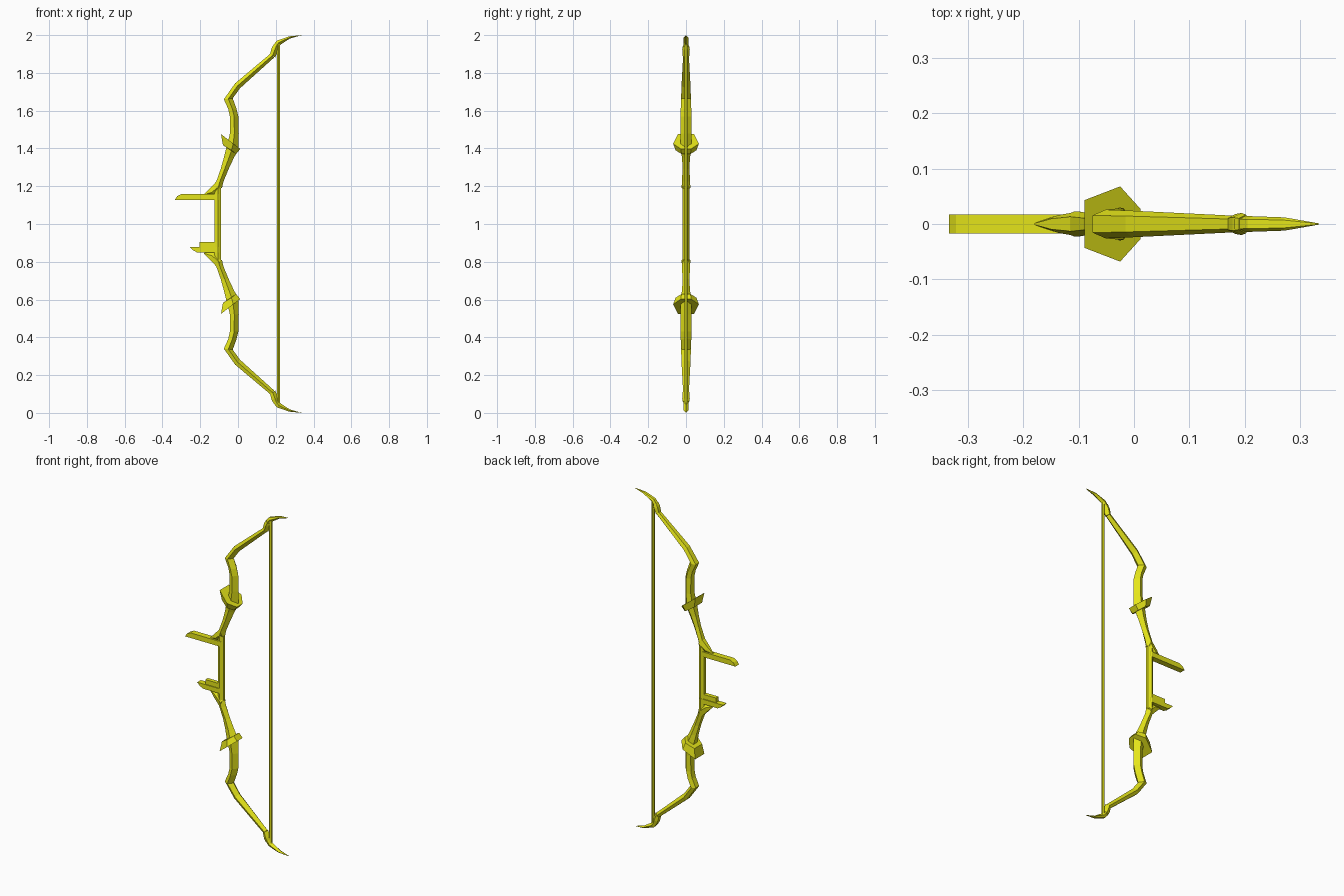
import bpy, bmesh

if "Cube" in bpy.data.objects:
    bpy.data.objects.remove(bpy.data.objects["Cube"])

mat = bpy.data.materials.new("yellow")
mat.diffuse_color = (0.78, 0.78, 0.01, 1)
mat.use_nodes = True
mat.node_tree.nodes["Principled BSDF"].inputs["Base Color"].default_value = mat.diffuse_color


def finish(name, bm):
    bmesh.ops.recalc_face_normals(bm, faces=bm.faces)
    me = bpy.data.meshes.new(name)
    bm.to_mesh(me)
    bm.free()
    me.materials.append(mat)
    ob = bpy.data.objects.new(name, me)
    bpy.context.collection.objects.link(ob)
    return ob


def loft(name, rings):
    """Skin equal-length rings of points and cap both ends."""
    bm = bmesh.new()
    vs = [[bm.verts.new(p) for p in r] for r in rings]
    n = len(vs[0])
    for a, b in zip(vs, vs[1:]):
        for i in range(n):
            j = (i + 1) % n
            bm.faces.new((a[i], a[j], b[j], b[i]))
    bm.faces.new(vs[0])
    bm.faces.new(vs[-1])
    return finish(name, bm)


def mz(z, s):
    return 1 + s * (z - 1)


def section(xo, zo, xi, zi, w, s):
    """Five-sided limb section: flat back, wide sides, ridge on the belly."""
    xm, zm = xo * .5 + xi * .5, zo * .5 + zi * .5
    pts = [(xo, .6 * w, zo), (xm, w, zm), (xi, 0, zi), (xm, -w, zm), (xo, -.6 * w, zo)]
    return [(x, y, mz(z, s)) for x, y, z in pts]


def slab(name, profile, w):
    """Extrude an xz profile across y."""
    return loft(name, [[(x, y, z) for x, z in profile] for y in (-w, w)])


# back x, z / belly x, z / half width
RISER = [(-.13, 1.19, -.085, 1.19, .023), (-.115, 1.225, -.077, 1.225, .022),
         (-.092, 1.29, -.05, 1.29, .018), (-.075, 1.35, -.022, 1.35, .021),
         (-.06, 1.41, .002, 1.395, .03)]
LIMB = [(-.06, 1.40, .002, 1.39, .03), (-.043, 1.48, .004, 1.48, .029),
        (-.043, 1.57, .002, 1.57, .028), (-.052, 1.61, -.008, 1.61, .028),
        (-.075, 1.66, -.028, 1.665, .026)]
TIP_LIMB = [(-.075, 1.66, -.028, 1.665, .026), (-.015, 1.745, .01, 1.718, .024),
            (.172, 1.902, .192, 1.882, .015)]
NOCK = [(.17, 1.90, .197, 1.882, .018), (.178, 1.93, .212, 1.915, .02),
        (.19, 1.952, .215, 1.93, .017)]
HORN = [(.182, 1.94, .21, 1.925, .015), (.205, 1.97, .225, 1.95, .014),
        (.27, 1.993, .275, 1.982, .012), (.335, 2.0, .335, 1.999, .001)]
SPUR = [(-.18, 1.158, -.178, 1.152, .002), (-.15, 1.187, -.125, 1.15, .016),
        (-.105, 1.235, -.09, 1.17, .023)]

for s, side in ((1, "upper"), (-1, "lower")):
    for part, rows in (("riser", RISER), ("limb", LIMB), ("outer_limb", TIP_LIMB),
                       ("nock", NOCK), ("horn_tip", HORN), ("spur", SPUR)):
        loft(f"{side}_{part}", [section(*r, s) for r in rows])

    # Tilted six-sided collar around the limb
    def collar_ring(a, b, c):
        pts = [(a[0], a[1], a[2]), (b[0], b[1], b[2]), (c[0], c[1], c[2])]
        pts += [(x, -y, z) for x, y, z in reversed(pts)]
        return [(x, y, mz(z, s)) for x, y, z in pts]

    loft(f"{side}_collar", [
        collar_ring((-.09, .043, 1.476), (-.025, .068, 1.425), (.012, .027, 1.397)),
        collar_ring((-.08, .036, 1.418), (-.035, .055, 1.39), (-.01, .024, 1.371))])

# Hexagonal grip
hexa = [(-.125, .009), (-.107, .019), (-.09, .009),
        (-.09, -.009), (-.107, -.019), (-.125, -.009)]
loft("grip", [[(x, y, z) for x, y in hexa] for z in (.805, 1.195)])

# Arrow rests in front of the grip
slab("long_rest", [(-.335, 1.128), (-.322, 1.147), (-.30, 1.158),
                   (-.10, 1.158), (-.10, 1.128)], .017)
slab("short_rest", [(-.255, .878), (-.24, .862), (-.218, .85),
                    (-.10, .85), (-.10, .878)], .017)
slab("rest_block", [(-.205, .876), (-.205, .905), (-.10, .905), (-.10, .876)], .012)

# Bowstring
bpy.ops.mesh.primitive_cylinder_add(vertices=6, radius=.009, depth=1.93, location=(.214, 0, 1))
string = bpy.context.object
string.name = "bowstring"
string.data.materials.append(mat)
